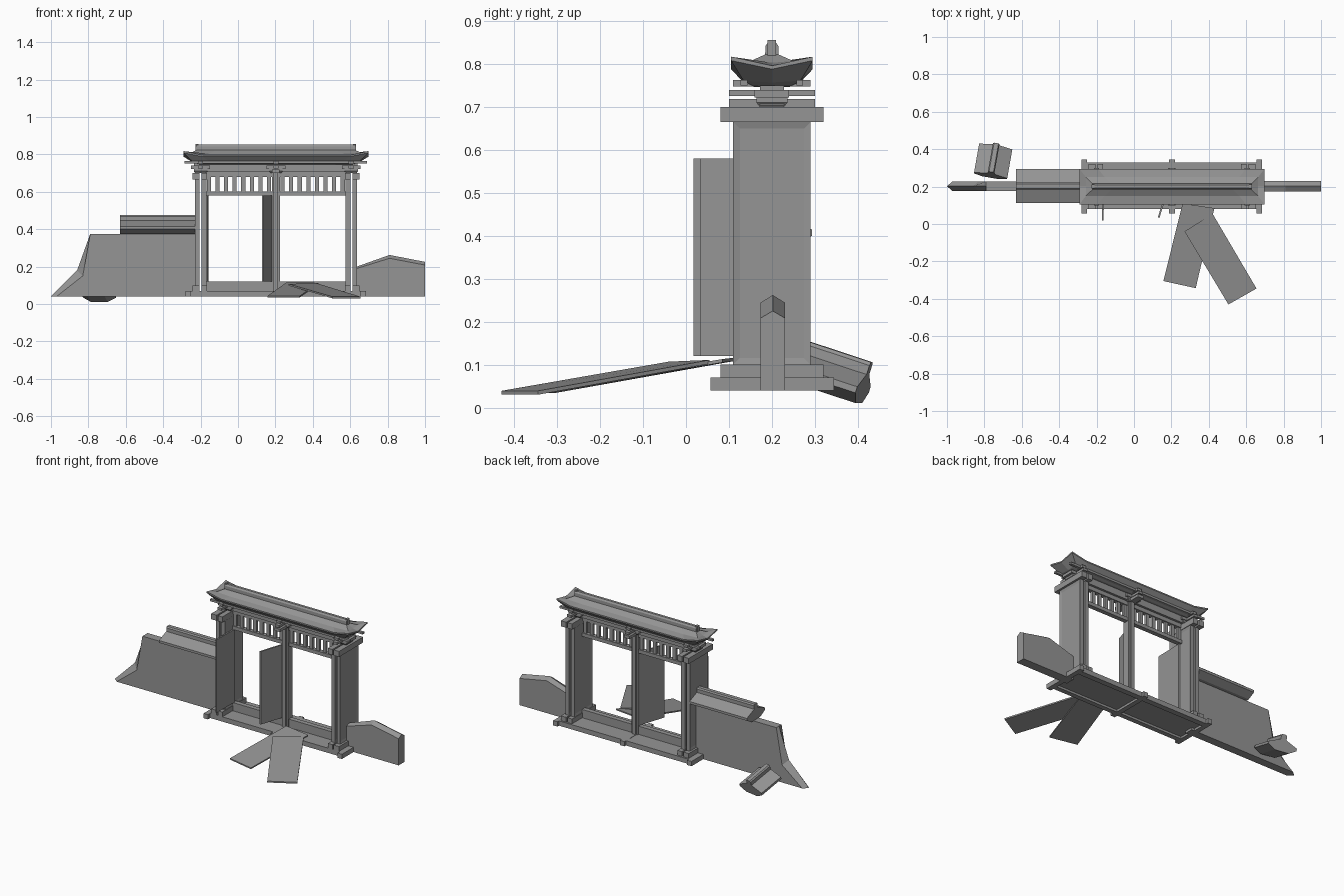
import bpy, bmesh
from math import radians
from mathutils import Matrix, Vector

if "Cube" in bpy.data.objects:
    bpy.data.objects.remove(bpy.data.objects["Cube"])

stone = bpy.data.materials.new("weathered grey")
stone.use_nodes = True
GREY = (0.3, 0.3, 0.3, 1)
stone.diffuse_color = GREY
stone.node_tree.nodes["Principled BSDF"].inputs["Base Color"].default_value = GREY

CX, CY = 0.203, 0.2  # gate centre


def finish(name, bm):
    bmesh.ops.recalc_face_normals(bm, faces=bm.faces)
    mesh = bpy.data.meshes.new(name)
    bm.to_mesh(mesh)
    bm.free()
    mesh.materials.append(stone)
    ob = bpy.data.objects.new(name, mesh)
    bpy.context.collection.objects.link(ob)
    return ob


def box(name, x, y, z, panel=False):
    """Box from three (low, high) ranges, optionally with recessed x faces."""
    bm = bmesh.new()
    size = [r[1] - r[0] for r in (x, y, z)]
    mid = Vector([(r[0] + r[1]) / 2 for r in (x, y, z)])
    bmesh.ops.create_cube(bm, size=1, matrix=Matrix.Translation(mid) @ Matrix.Diagonal((*size, 1)))
    if panel:
        bm.normal_update()
        sides = [f for f in bm.faces if abs(f.normal.x) > 0.9]
        bmesh.ops.inset_individual(bm, faces=sides, thickness=0.022, depth=-0.004)
    return finish(name, bm)


def loft(name, sections, closed=False):
    """Skin matching loops of points; cap both ends."""
    bm = bmesh.new()
    rings = [[bm.verts.new(p) for p in s] for s in sections]
    n = len(rings[0])
    for a, b in zip(rings, rings[1:]):
        for i in range(n):
            j = (i + 1) % n
            bm.faces.new((a[i], a[j], b[j], b[i]))
    bm.faces.new(rings[0])
    bm.faces.new(rings[-1])
    return finish(name, bm)


def mirror_x(r):
    return (2 * CX - r[1], 2 * CX - r[0])


def around(c, h):
    return (c - h, c + h)


# Raised base: long beams, cross sills and the floor between them
for side, y in (("front", (0.08, 0.11)), ("back", (0.295, 0.33))):
    box(side + "_base_beam", (-0.28, 0.685), y, (0.04, 0.07))
for i, x in enumerate((-0.265, CX, 0.67)):
    box(f"cross_sill_{i}", around(x, 0.015), (0.057, 0.345), (0.04, 0.07))
box("floor", (-0.265, 0.67), (0.1, 0.3), (0.054, 0.068))
box("threshold", (-0.17, 0.575), around(CY, 0.015), (0.06, 0.12))

# Side piers: two panelled slabs each, with a narrow gap between them
for side, flip in (("right", False), ("left", True)):
    for part, slab, block in (("outer", (-0.23, -0.207), (-0.243, -0.206)),
                              ("inner", (-0.195, -0.168), (-0.196, -0.165))):
        if flip:
            slab, block = mirror_x(slab), mirror_x(block)
        tag = f"{side}_{part}"
        box(tag + "_pier", slab, (0.11, 0.29), (0.1, 0.665), panel=True)
        box(tag + "_footing", block, (0.08, 0.32), (0.07, 0.1))
        box(tag + "_cap", block, (0.08, 0.32), (0.665, 0.7))

# Centre post
box("centre_post", around(CX, 0.022), around(CY, 0.022), (0.06, 0.745))
box("centre_post_facing", around(CX, 0.012), around(CY, 0.032), (0.06, 0.7))
box("centre_post_cap", around(CX, 0.02), (0.1, 0.3), (0.7, 0.718))

# Lintels with the open slatted frieze
box("lower_lintel", (-0.17, 0.575), around(CY, 0.014), (0.58, 0.602))
box("upper_lintel", (-0.17, 0.575), around(CY, 0.014), (0.68, 0.72))
box("top_plate", (-0.235, 0.64), around(CY, 0.028), (0.705, 0.75))
for bay, start in (("right", -0.168), ("left", 0.226)):
    for i in range(8):
        x = start + 0.012 + i * 0.046
        box(f"{bay}_slat_{i}", around(x, 0.011), around(CY, 0.008), (0.6, 0.682))

# Stacked brackets below the roof
for i, x in enumerate((-0.2, CX, 0.606)):
    loft(f"bracket_block_{i}", [
        [(x + sx * h, CY + sy * h, z) for sx, sy in ((-1, -1), (1, -1), (1, 1), (-1, 1))]
        for h, z in ((0.028, 0.7), (0.036, 0.71), (0.036, 0.722))])
    box(f"bracket_arm_{i}", around(x, 0.014), (0.1, 0.3), (0.725, 0.74))
    box(f"bracket_cross_arm_{i}", around(x, 0.05), around(CY, 0.04), (0.722, 0.74))
    box(f"upper_arm_{i}", around(x, 0.014), (0.11, 0.29), (0.748, 0.763))
for i, y in enumerate((0.135, 0.265)):
    box(f"purlin_{i}", (-0.285, 0.69), around(y, 0.008), (0.75, 0.763))


# Hipped roof with upturned corners
def roof_ring(hx, hy, z, lift):
    k = hx - 0.1
    pts = [(-hx, -hy, lift), (-k, -hy, 0), (k, -hy, 0), (hx, -hy, lift), (hx, 0, 0),
           (hx, hy, lift), (k, hy, 0), (-k, hy, 0), (-hx, hy, lift), (-hx, 0, 0)]
    return [(CX + x, CY + y, z + dz) for x, y, dz in pts]


loft("gate_roof", [roof_ring(0.41, 0.04, 0.746, 0), roof_ring(0.445, 0.066, 0.757, 0.004),
                   roof_ring(0.495, 0.095, 0.788, 0.02), roof_ring(0.495, 0.095, 0.796, 0.021),
                   roof_ring(0.46, 0.05, 0.803, 0.004), roof_ring(0.425, 0.016, 0.822, 0)])
ridge = [(-0.016, 0.81), (0.016, 0.81), (0.015, 0.842), (0.008, 0.852), (-0.008, 0.852), (-0.015, 0.842)]
loft("gate_ridge", [[(x, CY + y, z) for y, z in ridge] for x in (-0.222, 0.628)])
for i, x in enumerate((-0.218, 0.624)):
    box(f"ridge_end_{i}", around(x, 0.008), around(CY, 0.01), (0.82, 0.856))


# Boundary walls with a pointed middle crest
def wall(name, edge, crest, half):
    loft(name, [[(x, y, z) for x, z in pts] for y, pts in
                ((0.202 - half, edge), (0.202, crest), (0.202 + half, edge))])


wall("right_wall",
     [(-0.23, 0.04), (-0.97, 0.04), (-0.83, 0.15), (-0.79, 0.375), (-0.23, 0.375)],
     [(-0.23, 0.04), (-1.0, 0.04), (-0.86, 0.18), (-0.79, 0.375), (-0.23, 0.375)], 0.026)
wall("left_wall",
     [(0.636, 0.04), (1, 0.04), (1, 0.208), (0.81, 0.244), (0.636, 0.19)],
     [(0.636, 0.04), (1, 0.04), (1, 0.225), (0.81, 0.262), (0.636, 0.2)], 0.029)

# Tiled wall coping, and a fallen piece of it behind the wall
half = [(0.012, 0.1), (0.018, 0.092), (0.018, 0.07), (0.09, 0.04), (0.09, 0.025), (0.045, 0)]
profile = half + [(-y, z) for y, z in reversed(half)]


def coping(name, length):
    return loft(name, [[(x, y, z) for y, z in profile] for x in (-length / 2, length / 2)])


coping("wall_coping", 0.4).location = (-0.43, 0.203, 0.375)
chunk = coping("fallen_coping", 0.165)
chunk.rotation_euler = (0, radians(18), radians(80))
chunk.location = (-0.755, 0.325, 0.036)


# Door leaves: two hanging open, two fallen on the ground
def leaf(name, corners, offset):
    off = Vector(offset)
    loft(name, [corners, [Vector(c) + off for c in corners]])


for name, a, b in (("right_door", (-0.172, 0.02), (-0.168, 0.2)),
                   ("centre_door", (0.127, 0.035), (0.18, 0.2))):
    leaf(name, [(*a, 0.12), (*b, 0.12), (*b, 0.58), (*a, 0.58)], (0.009, -0.002, 0))
leaf("fallen_door_under", [(0.157, -0.305, 0.034), (0.33, -0.343, 0.034),
                           (0.43, 0.085, 0.105), (0.26, 0.11, 0.108)], (0, 0, 0.008))
leaf("fallen_door_over", [(0.505, -0.43, 0.03), (0.655, -0.345, 0.03),
                          (0.42, 0.055, 0.102), (0.27, -0.04, 0.098)], (0, 0, 0.009))
